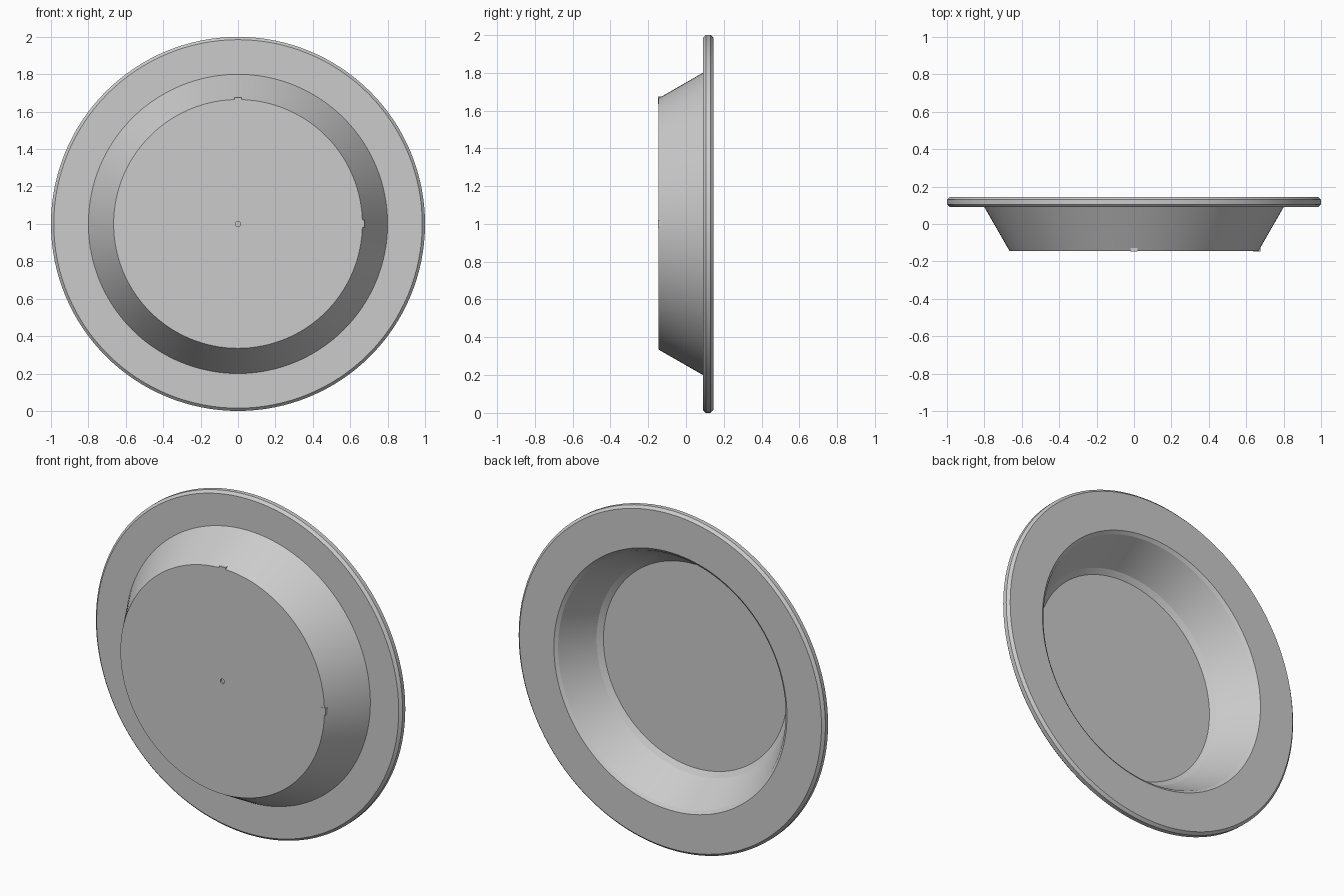
import bpy
import bmesh
from math import radians, tau
from mathutils import Matrix, Vector

cube = bpy.data.objects.get("Cube")
if cube:
    bpy.data.objects.remove(cube, do_unlink=True)

# Plain grey material
grey = bpy.data.materials.new("plain grey")
grey.use_nodes = True
color = (0.6, 0.6, 0.6, 1.0)
grey.diffuse_color = color
grey.node_tree.nodes["Principled BSDF"].inputs["Base Color"].default_value = color

CENTRE = Vector((0, 0, 1))
FRONT = -0.145


def add_object(name, bm):
    bmesh.ops.recalc_face_normals(bm, faces=bm.faces[:])
    mesh = bpy.data.meshes.new(name)
    bm.to_mesh(mesh)
    bm.free()
    mesh.materials.append(grey)
    obj = bpy.data.objects.new(name, mesh)
    bpy.context.collection.objects.link(obj)
    return obj


def lathe(name, profile, steps=128):
    """Spin (radius, y) points about the y axis through the centre."""
    bm = bmesh.new()
    verts = [bm.verts.new((r, y, 1)) for r, y in profile]
    edges = [bm.edges.new(pair) for pair in zip(verts, verts[1:])]
    bmesh.ops.spin(bm, geom=verts + edges, cent=CENTRE, axis=(0, 1, 0),
                   angle=tau, steps=steps)
    bmesh.ops.remove_doubles(bm, verts=bm.verts[:], dist=0.0001)
    return add_object(name, bm)


# Dish: dimpled base, sloping wall, chamfered rim, hollow back
dish = lathe("dish", [
    (0, FRONT + 0.01), (0.014, FRONT + 0.01), (0.014, FRONT),
    (0.665, FRONT), (0.80, 0.09),
    (0.985, 0.09), (1, 0.105), (1, 0.13), (0.985, 0.145),
    (0.76, 0.145), (0.742, 0.131),
    (0.63, -0.067), (0.60, -0.088), (0, -0.088),
])
bpy.context.view_layer.objects.active = dish
dish.select_set(True)
bpy.ops.object.shade_smooth_by_angle(angle=radians(20))

# Small square index tabs on the edge of the base
for name, x, z in (("top_tab", 0, 1.655), ("left_tab", 0.655, 1)):
    bm = bmesh.new()
    bmesh.ops.create_cube(bm, size=1, matrix=Matrix.Translation((x, FRONT + 0.008, z))
                          @ Matrix.Diagonal((0.04, 0.02, 0.04, 1)))
    add_object(name, bm)
